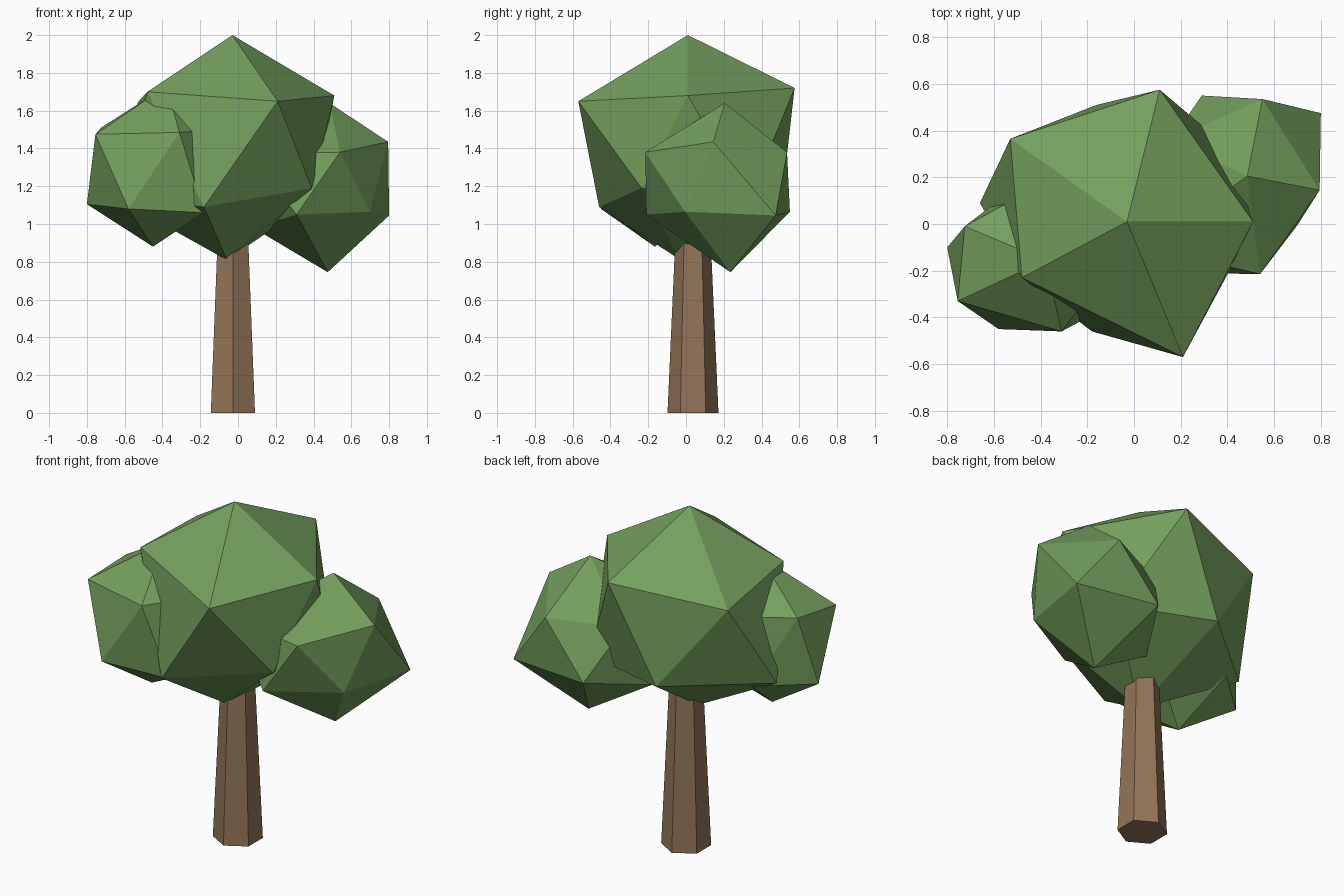
import bpy
import bmesh
from mathutils import Vector


def material(name, rgb):
    mat = bpy.data.materials.new(name)
    mat.diffuse_color = (*rgb, 1.0)
    return mat


leaf_green = material("leaf_green", (0.175, 0.35, 0.11))
bark_brown = material("bark_brown", (0.29, 0.178, 0.098))


def leaf_clump(name, top, upper, lower, bottom):
    """Uneven icosahedron: two poles and two rings of five corners."""
    bm = bmesh.new()
    for p in (top, *upper, *lower, bottom):
        bm.verts.new(p)
    bmesh.ops.convex_hull(bm, input=bm.verts[:])
    bmesh.ops.recalc_face_normals(bm, faces=bm.faces[:])
    mesh = bpy.data.meshes.new(name)
    bm.to_mesh(mesh)
    bm.free()
    mesh.materials.append(leaf_green)
    obj = bpy.data.objects.new(name, mesh)
    bpy.context.collection.objects.link(obj)


# Trunk: tapered hexagonal post, its top buried in the leaves
bpy.ops.mesh.primitive_cone_add(vertices=6, radius1=0.135, radius2=0.09,
                                depth=1.0, location=(-0.027, 0.037, 0.5))
trunk = bpy.context.object
trunk.name = "trunk"
trunk.data.materials.append(bark_brown)

# Large central clump
leaf_clump("main_leaves",
           (-0.03, 0.01, 2.0),
           [(0.11, 0.575, 1.72), (-0.53, 0.365, 1.645), (-0.48, -0.23, 1.70),
            (0.21, -0.57, 1.65), (0.51, 0.01, 1.68)],
           [(-0.18, -0.46, 1.09), (0.39, -0.235, 1.19), (0.40, 0.33, 1.12),
            (-0.16, 0.51, 1.15), (-0.66, 0.09, 1.145)],
           (-0.06, -0.03, 0.81))

# Right clump
leaf_clump("right_leaves",
           (0.485, 0.205, 1.64),
           [(0.795, 0.145, 1.435), (0.54, -0.215, 1.38), (0.55, 0.535, 1.38),
            (0.16, 0.36, 1.355), (0.06, -0.10, 1.375)],
           [(0.80, 0.475, 1.045), (0.29, 0.55, 1.065), (0.31, -0.21, 1.05),
            (0.70, -0.005, 1.065), (0.08, 0.20, 0.98)],
           (0.475, 0.235, 0.745))

# Left clump
leaf_clump("left_leaves",
           (-0.38, -0.155, 1.73),
           [(-0.755, -0.33, 1.475), (-0.31, -0.46, 1.485), (-0.725, -0.01, 1.51),
            (-0.36, 0.19, 1.50), (-0.08, -0.16, 1.50)],
           [(-0.58, -0.45, 1.08), (-0.80, -0.10, 1.105), (-0.18, -0.39, 1.06),
            (-0.13, 0.03, 1.12), (-0.53, 0.14, 1.11)],
           (-0.45, -0.165, 0.88))
